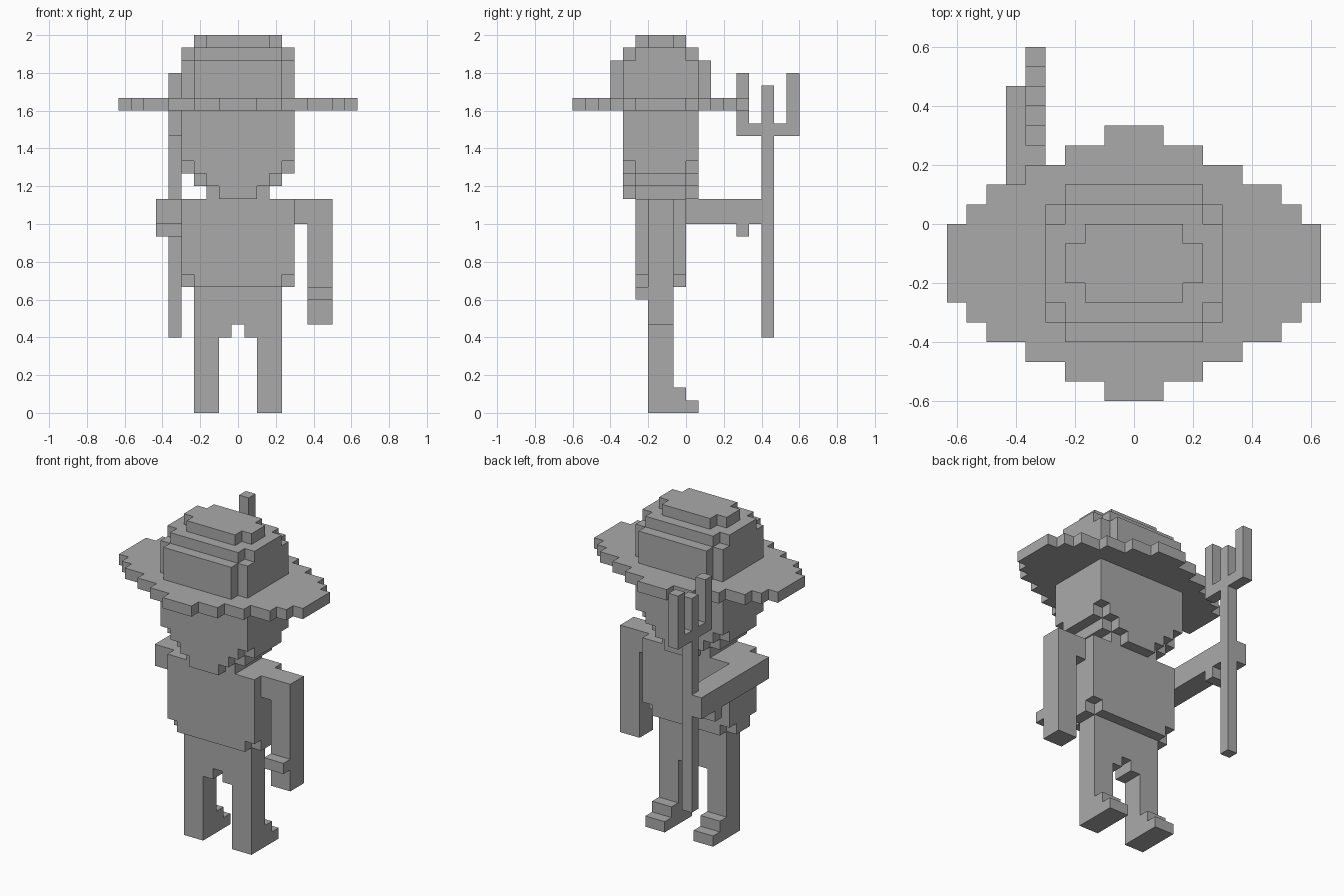
import bpy
import bmesh
from mathutils import Vector

if "Cube" in bpy.data.objects:
    bpy.data.objects.remove(bpy.data.objects["Cube"], do_unlink=True)

UNIT = 1 / 15
grey = bpy.data.materials.new("plain_grey")
grey.use_nodes = True
colour = (0.4, 0.4, 0.4, 1)
grey.diffuse_color = colour
grey.node_tree.nodes["Principled BSDF"].inputs["Base Color"].default_value = colour

cells = {}  # filled block -> part name


def box(part, x0, x1, y0, y1, z0, z1):
    """Fill blocks; columns x0..x1 inclusive, y and z as half-open spans."""
    for x in range(x0, x1 + 1):
        for y in range(y0, y1):
            for z in range(z0, z1):
                cells.setdefault((x, y, z), part)


def slab(part, half, y0, y1, z0, z1):
    """Block centred on x = 0."""
    box(part, -half, half, y0, y1, z0, z1)


def rounded(part, half, y0, y1, z0, z1):
    """Slab with its four upright corners notched by one block."""
    slab(part, half, y0 + 1, y1 - 1, z0, z1)
    slab(part, half - 1, y0, y1, z0, z1)


# Hat: stepped oval brim and stepped crown
for half, reach in ((9, 2), (8, 3), (7, 4), (5, 5), (3, 6), (1, 7)):
    slab("hat_brim", half, -2 - reach, -2 + reach, 24, 25)
rounded("hat_crown", 4, -6, 2, 25, 28)
rounded("hat_crown", 4, -5, 1, 28, 29)
rounded("hat_crown", 3, -4, 0, 29, 30)

# Head tapering to the chin
slab("head", 4, -5, 1, 20, 24)
for step in range(3):
    rounded("head", 4 - step, -5, 1, 19 - step, 20 - step)

# Torso with notched lower corners
slab("torso", 4, -4, 0, 11, 17)
rounded("torso", 4, -4, 0, 10, 11)

# Hips, legs and stepped feet
slab("hips", 3, -3, -1, 7, 10)
for side, name in ((1, "left"), (-1, "right")):
    def limb(part, a, b, *spans):
        lo, hi = sorted((side * a, side * b))
        box(name + part, lo, hi, *spans)
    limb("_leg", 1, 3, -3, -1, 6, 7)
    limb("_leg", 2, 3, -3, -1, 0, 6)
    limb("_foot", 2, 3, -1, 0, 0, 2)
    limb("_foot", 2, 3, 0, 1, 0, 1)

# Hanging arm with thumb
box("left_arm", 5, 5, -3, -1, 15, 17)
box("left_arm", 6, 7, -3, -1, 7, 17)
box("left_thumb", 6, 7, -4, -3, 9, 10)

# Pitchfork, then the outstretched arm that grips it
box("pitchfork", -5, -5, 6, 7, 6, 26)
box("pitchfork", -5, -5, 4, 9, 22, 23)
for y in (4, 8):
    box("pitchfork", -5, -5, y, y + 1, 23, 27)
box("right_arm", -6, -5, -3, 6, 15, 17)
box("right_arm", -6, -6, 6, 7, 15, 17)
box("right_thumb", -6, -5, 4, 5, 14, 15)

# Turn each part's exposed block sides into faces
for part in dict.fromkeys(cells.values()):
    bm = bmesh.new()
    for cell in (c for c in cells if cells[c] == part):
        centre = Vector(cell) + Vector((0, 0.5, 0.5))
        for axis in range(3):
            for sign in (1, -1):
                n = Vector((0, 0, 0))
                n[axis] = sign
                if tuple(c + int(d) for c, d in zip(cell, n)) in cells:
                    continue
                u = Vector((0, 0, 0))
                u[(axis + 1) % 3] = 0.5
                v = n.cross(u)
                mid = centre + n / 2
                corners = (mid - u - v, mid + u - v, mid + u + v, mid - u + v)
                bm.faces.new([bm.verts.new(p * UNIT) for p in corners])
    bmesh.ops.remove_doubles(bm, verts=bm.verts[:], dist=UNIT / 100)
    mesh = bpy.data.meshes.new(part)
    bm.to_mesh(mesh)
    bm.free()
    mesh.materials.append(grey)
    bpy.context.collection.objects.link(bpy.data.objects.new(part, mesh))
